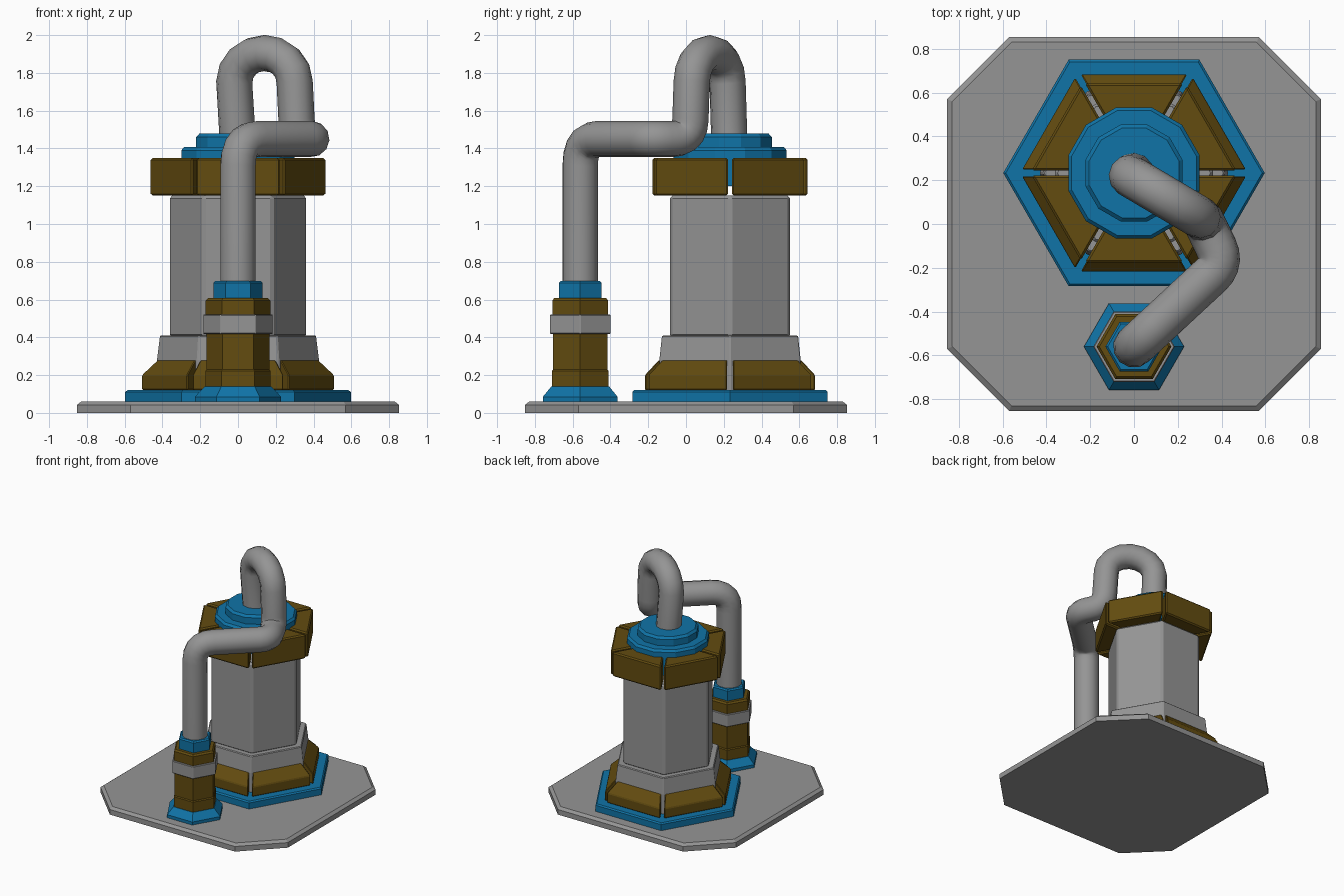
import bpy, bmesh
from math import sin, cos, tan, pi, radians
from mathutils import Vector

if "Cube" in bpy.data.objects:
    bpy.data.objects.remove(bpy.data.objects["Cube"], do_unlink=True)


def material(name, rgb):
    m = bpy.data.materials.new(name)
    m.use_nodes = True
    col = (*rgb, 1.0)
    m.diffuse_color = col
    node = next(n for n in m.node_tree.nodes if n.type == 'BSDF_PRINCIPLED')
    node.inputs["Base Color"].default_value = col
    return m


GREY = material("steel grey", (0.30, 0.30, 0.30))
BLUE = material("blue", (0.005, 0.175, 0.39))
BROWN = material("olive brown", (0.125, 0.072, 0.005))

TANK = (0, 0.233)
PUMP = (0, -0.56)


def stack(name, rings, mat, bevel=0.0):
    """Closed solid lofted through rings of points, bottom to top."""
    bm = bmesh.new()
    loops = [[bm.verts.new(p) for p in ring] for ring in rings]
    n = len(loops[0])
    bm.faces.new(loops[0][::-1])
    bm.faces.new(loops[-1])
    for low, high in zip(loops, loops[1:]):
        for i in range(n):
            j = (i + 1) % n
            bm.faces.new((low[i], low[j], high[j], high[i]))
    bmesh.ops.recalc_face_normals(bm, faces=bm.faces[:])
    me = bpy.data.meshes.new(name)
    bm.to_mesh(me)
    bm.free()
    me.materials.append(mat)
    ob = bpy.data.objects.new(name, me)
    bpy.context.collection.objects.link(ob)
    if bevel:
        mod = ob.modifiers.new("Bevel", 'BEVEL')
        mod.width = bevel
        mod.segments = 1
        mod.limit_method = 'ANGLE'
    return ob


def prism(name, centre, sides, profile, mat, bevel=0.0):
    """Regular prism with a flat side to the front; profile is (flat radius, z)."""
    rings = []
    for flat, z in profile:
        r = flat / cos(pi / sides)
        angles = [pi / 2 + (i + 0.5) * 2 * pi / sides for i in range(sides)]
        rings.append([(centre[0] + r * cos(a), centre[1] + r * sin(a), z) for a in angles])
    return stack(name, rings, mat, bevel)


def segment_ring(name, centre, inner, profile, gap, mat, bevel):
    """Six wedge blocks around a hexagon, with an even gap at each corner."""
    for k in range(6):
        a = pi / 2 + k * pi / 3
        out, side = Vector((cos(a), sin(a))), Vector((-sin(a), cos(a)))
        rings = []
        for outer, z in profile:
            ring = []
            for flat, s in ((inner, 1), (inner, -1), (outer, -1), (outer, 1)):
                half = flat * tan(pi / 6) - gap / 2 / cos(pi / 6)
                p = Vector(centre) + out * flat + side * s * half
                ring.append((p.x, p.y, z))
            rings.append(ring)
        stack(f"{name}_{k + 1}", rings, mat, bevel)


def fillet(before, corner, after, radius, steps=5):
    """Rounded corner points between two straight runs."""
    c = Vector(corner)
    u = (Vector(before) - c).normalized()
    v = (Vector(after) - c).normalized()
    p, q = c + u * radius, c + v * radius
    return [p * (1 - t) ** 2 + c * 2 * t * (1 - t) + q * t ** 2
            for t in (i / steps for i in range(steps + 1))]


# Base plate with cut corners
def plate_ring(edge, corner, z):
    quarter = [(edge, -corner), (edge, corner), (corner, edge), (-corner, edge),
               (-edge, corner), (-edge, -corner), (-corner, -edge), (corner, -edge)]
    return [(x, y, z) for x, y in quarter]


stack("base_plate", [plate_ring(0.853, 0.57, 0), plate_ring(0.853, 0.57, 0.042),
                     plate_ring(0.83, 0.56, 0.06)], GREY)

# Main tank
prism("tank_foot", TANK, 6, [(0.517, 0.055), (0.517, 0.11), (0.507, 0.12)], BLUE)
segment_ring("foot_block", TANK, 0.3, [(0.45, 0.12), (0.45, 0.2), (0.376, 0.28)],
             0.03, BROWN, 0.006)
prism("tank_skirt", TANK, 6, [(0.374, 0.115), (0.374, 0.28), (0.36, 0.41)], GREY, 0.006)
prism("tank_body", TANK, 6, [(0.318, 0.4), (0.318, 1.15)], GREY, 0.015)
segment_ring("collar_block", TANK, 0.24, [(0.41, 1.15), (0.41, 1.35)], 0.022, BROWN, 0.01)
prism("cap_lower", TANK, 12, [(0.3, 1.2), (0.3, 1.39), (0.285, 1.408)], BLUE)
prism("cap_upper", TANK, 12, [(0.222, 1.4), (0.222, 1.46), (0.205, 1.478)], BLUE)

# Small pump
prism("pump_foot", PUMP, 6, [(0.198, 0.055), (0.198, 0.085), (0.153, 0.14)], BLUE)
prism("pump_lower_body", PUMP, 6, [(0.15, 0.13), (0.15, 0.222), (0.144, 0.23)], BROWN)
prism("pump_body", PUMP, 6, [(0.144, 0.23), (0.144, 0.43)], BROWN)
prism("pump_band", PUMP, 6, [(0.161, 0.418), (0.161, 0.52)], GREY, 0.004)
prism("pump_top", PUMP, 6, [(0.148, 0.51), (0.148, 0.595), (0.137, 0.608)], BROWN)
prism("pump_collar", PUMP, 6, [(0.113, 0.6), (0.113, 0.688), (0.104, 0.698)], BLUE)

# Connecting pipe: arch out of the cap, elbow, level run, drop into the pump
start = Vector((0, 0.23, 1.42))
arch = [Vector((0.14 - 0.16 * cos(t), 0.125 + 0.095 * cos(t), 1.75 + 0.155 * sin(t)))
        for t in (i * pi / 8 for i in range(9))]
drop = (0.315, 0.02, 1.45)
elbow = (0.41, -0.18, 1.45)
turn = (*PUMP, 1.45)
foot = (*PUMP, 0.65)
path = [start] + arch
path += fillet(arch[-1], drop, elbow, 0.1)
path += fillet(drop, elbow, turn, 0.08)
path += fillet(elbow, turn, foot, 0.14)
path.append(Vector(foot))

curve = bpy.data.curves.new("pipe", 'CURVE')
curve.dimensions = '3D'
curve.bevel_depth = 0.096
curve.bevel_resolution = 4
curve.use_fill_caps = True
spline = curve.splines.new('POLY')
spline.points.add(len(path) - 1)
for point, co in zip(spline.points, path):
    point.co = (*co, 1)
curve.materials.append(GREY)
pipe = bpy.data.objects.new("pipe", curve)
bpy.context.collection.objects.link(pipe)
bpy.ops.object.select_all(action='DESELECT')
pipe.select_set(True)
bpy.context.view_layer.objects.active = pipe
bpy.ops.object.convert(target='MESH')
bpy.ops.object.shade_smooth_by_angle(angle=radians(40))
